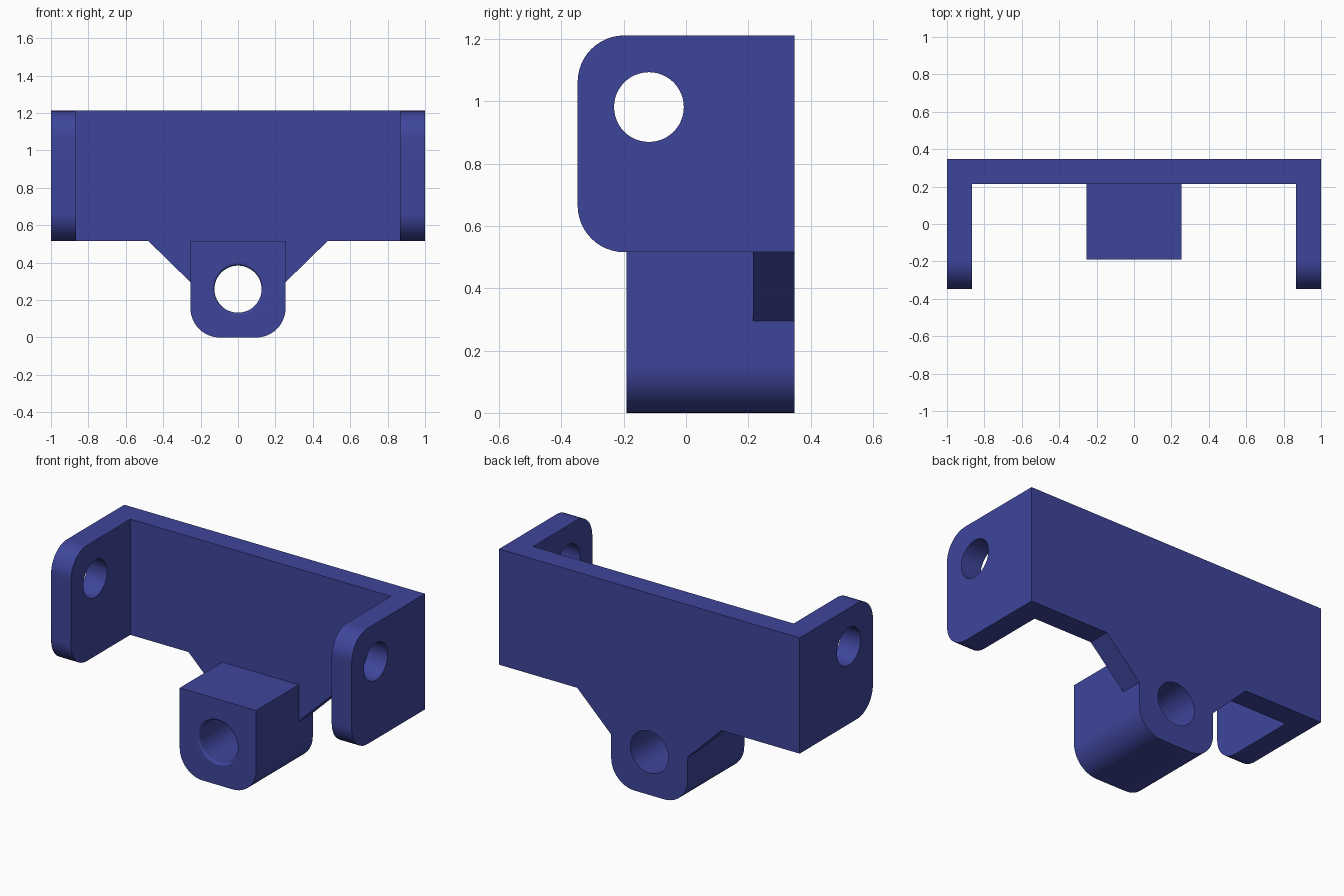
import bpy, bmesh, math
from mathutils import Vector

if "Cube" in bpy.data.objects:
    bpy.data.objects.remove(bpy.data.objects["Cube"])

HALF_D, TOP, SHELF = 0.348, 1.212, 0.516
WALL = 0.133
LUG_W, LUG_FRONT = 0.254, -0.191
X, Y = 0, 1


def arc(cx, cy, r, start, end, n=12):
    """Points along an arc, angles in degrees."""
    return [(cx + r * math.cos(math.radians(start + (end - start) * i / n)),
             cy + r * math.sin(math.radians(start + (end - start) * i / n)))
            for i in range(n + 1)]


def make_object(name, bm):
    bmesh.ops.recalc_face_normals(bm, faces=bm.faces)
    mesh = bpy.data.meshes.new(name)
    bm.to_mesh(mesh)
    bm.free()
    ob = bpy.data.objects.new(name, mesh)
    bpy.context.collection.objects.link(ob)
    return ob


def prism(name, profile, axis, a, b):
    """Extrude a profile along X (profile is y,z) or Y (profile is x,z)."""
    bm = bmesh.new()
    place = (lambda p: (a, p[0], p[1])) if axis == X else (lambda p: (p[0], a, p[1]))
    face = bm.faces.new([bm.verts.new(place(p)) for p in profile])
    out = bmesh.ops.extrude_face_region(bm, geom=[face])
    verts = [v for v in out["geom"] if isinstance(v, bmesh.types.BMVert)]
    step = Vector((b - a, 0, 0)) if axis == X else Vector((0, b - a, 0))
    bmesh.ops.translate(bm, verts=verts, vec=step)
    return make_object(name, bm)


def combine(target, other, operation):
    mod = target.modifiers.new(operation.lower(), 'BOOLEAN')
    mod.operation, mod.solver, mod.object = operation, 'EXACT', other
    bpy.context.view_layer.objects.active = target
    bpy.ops.object.modifier_apply(modifier=mod.name)
    bpy.data.objects.remove(other)


# Back plate with sloping gussets below
bracket = prism("hinge_bracket", [
    (-1, TOP), (-1, SHELF), (-0.48, SHELF), (-LUG_W, 0.295),
    (LUG_W, 0.295), (0.48, SHELF), (1, SHELF), (1, TOP)],
    Y, HALF_D - WALL, HALF_D)

# Side ears with rounded front corners
R = 0.15
ear = ([(HALF_D, SHELF), (HALF_D, TOP)]
       + arc(-HALF_D + R, TOP - R, R, 90, 180)
       + arc(-HALF_D + R, SHELF + R, R, 180, 270))
for side in (-1, 1):
    combine(bracket, prism("ear", ear, X, side * (1 - WALL), side), 'UNION')

# Central lug with rounded bottom corners
R = 0.155
lug = ([(LUG_W, SHELF), (-LUG_W, SHELF)]
       + arc(-LUG_W + R, R, R, 180, 270)
       + arc(LUG_W - R, R, R, 270, 360))
combine(bracket, prism("lug", lug, Y, LUG_FRONT, HALF_D), 'UNION')

# Pin hole through both ears
pin = prism("pin_cutter", arc(-0.119, 0.982, 0.112, 0, 360, 48)[:-1], X, -1.2, 1.2)
combine(bracket, pin, 'DIFFERENCE')

# Lug hole, with a softly rounded front rim
HOLE_R, RIM, N = 0.126, 0.015, 48
stations = [(LUG_FRONT - 0.1, HOLE_R + RIM)]
stations += [(LUG_FRONT + RIM * (1 - math.cos(t)), HOLE_R + RIM * (1 - math.sin(t)))
             for t in (math.pi / 2 * i / 4 for i in range(5))]
stations.append((HALF_D + 0.1, HOLE_R))
bm = bmesh.new()
rings = [[bm.verts.new((x, y, z)) for x, z in arc(0, 0.258, r, 0, 360, N)[:-1]]
         for y, r in stations]
for a, b in zip(rings, rings[1:]):
    for i in range(N):
        bm.faces.new((a[i], a[(i + 1) % N], b[(i + 1) % N], b[i]))
bm.faces.new(rings[0])
bm.faces.new(rings[-1])
combine(bracket, make_object("lug_hole_cutter", bm), 'DIFFERENCE')

# Merge flush faces
bm = bmesh.new()
bm.from_mesh(bracket.data)
bmesh.ops.remove_doubles(bm, verts=bm.verts, dist=0.0002)
bmesh.ops.dissolve_limit(bm, angle_limit=math.radians(0.5),
                         verts=bm.verts, edges=bm.edges)
bm.to_mesh(bracket.data)
bm.free()

# Colour and shading
blue = bpy.data.materials.new("indigo_blue")
blue.diffuse_color = (0.048, 0.060, 0.328, 1)
blue.use_nodes = True
blue.node_tree.nodes["Principled BSDF"].inputs["Base Color"].default_value = blue.diffuse_color
bracket.data.materials.clear()
bracket.data.materials.append(blue)
for p in bracket.data.polygons:
    p.material_index = 0
bpy.ops.object.select_all(action='DESELECT')
bracket.select_set(True)
bpy.context.view_layer.objects.active = bracket
bpy.ops.object.shade_smooth_by_angle(angle=math.radians(30))
weighted = bracket.modifiers.new("weighted_normals", 'WEIGHTED_NORMAL')
weighted.keep_sharp = True
